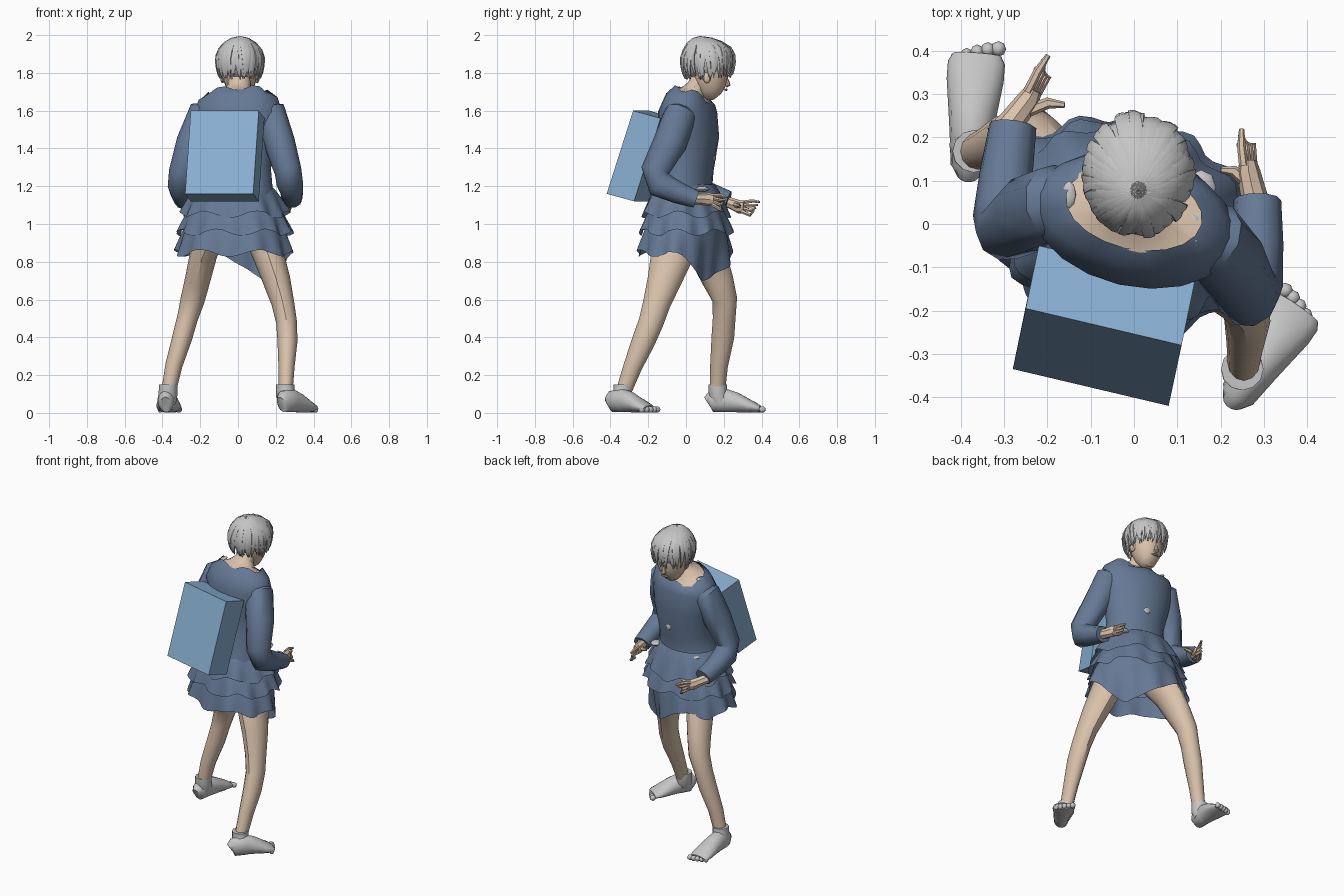
import bpy, bmesh, math, random
from mathutils import Vector, Matrix

random.seed(4)
if "Cube" in bpy.data.objects:
    bpy.data.objects.remove(bpy.data.objects["Cube"])


def material(name, rgb):
    m = bpy.data.materials.new(name)
    m.use_nodes = True
    m.diffuse_color = (*rgb, 1)
    m.node_tree.nodes["Principled BSDF"].inputs["Base Color"].default_value = (*rgb, 1)
    return m


SKIN = material("skin", (0.70, 0.54, 0.41))
DRESS = material("dress_blue", (0.13, 0.19, 0.30))
BOX = material("pack_blue", (0.25, 0.43, 0.64))
GREY = material("light_grey", (0.56, 0.56, 0.56))
YAW = math.radians(-13)
Z = Vector((0, 0, 1))
Y = Vector((0, 1, 0))
BODY_Y = Matrix.Rotation(YAW, 3, "Z") @ Y


def tube(bm, pts, sides=10, ref=Z, caps=True):
    """Loft ellipses along points (x, y, z, half width, half height)."""
    P = [Vector(p[:3]) for p in pts]
    rings = []
    for i, p in enumerate(pts):
        t = (P[min(i + 1, len(P) - 1)] - P[max(i - 1, 0)]).normalized()
        side = ref.cross(t).normalized()
        up = t.cross(side)
        rw, rh = p[3], p[4] if len(p) > 4 else p[3]
        rings.append([bm.verts.new(P[i] + side * rw * math.cos(a) + up * rh * math.sin(a))
                      for a in (2 * math.pi * k / sides for k in range(sides))])
    for a, b in zip(rings, rings[1:]):
        for k in range(sides):
            j = (k + 1) % sides
            bm.faces.new((a[k], a[j], b[j], b[k]))
    if caps:
        bm.faces.new(rings[0][::-1])
        bm.faces.new(rings[-1])
    return rings


def ball(bm, centre, size, seg=12):
    mat = Matrix.Translation(centre) @ Matrix.Diagonal((*size, 1))
    bmesh.ops.create_uvsphere(bm, u_segments=seg, v_segments=max(6, seg // 2), radius=1, matrix=mat)


def finish(bm, name, mat, angle=35):
    bmesh.ops.recalc_face_normals(bm, faces=bm.faces)
    me = bpy.data.meshes.new(name)
    bm.to_mesh(me)
    bm.free()
    ob = bpy.data.objects.new(name, me)
    bpy.context.collection.objects.link(ob)
    me.materials.append(mat)
    bpy.ops.object.select_all(action="DESELECT")
    ob.select_set(True)
    bpy.context.view_layer.objects.active = ob
    if angle:
        bpy.ops.object.shade_smooth_by_angle(angle=math.radians(angle))


def simple_tube(name, mat, pts, sides=10, ref=Z, angle=35):
    bm = bmesh.new()
    tube(bm, pts, sides, ref)
    finish(bm, name, mat, angle)


# Bodice with a jagged collar
bm = bmesh.new()
rings = tube(bm, [(0, .035, 1.70, .16, .095), (0, .025, 1.66, .215, .128),
                  (0, .008, 1.59, .24, .152), (0, .022, 1.46, .21, .15),
                  (0, .008, 1.30, .178, .137), (-.01, -.02, 1.18, .20, .155),
                  (-.02, -.02, 1.06, .23, .18), (-.02, -.01, .95, .22, .17)],
             20, BODY_Y, caps=False)
for k, v in enumerate(rings[0]):
    v.co.z += .010 * (-1) ** (k // 2) - (.03 if v.co.y > .09 else 0)
finish(bm, "bodice", DRESS, 50)

# Neck, upper chest and undershirt edges
simple_tube("neck", SKIN, [(.01, .10, 1.80, .06, .055), (.005, .06, 1.725, .062, .055),
                           (0, .045, 1.70, .09, .065), (0, .035, 1.674, .175, .105)], 14, BODY_Y)
bm = bmesh.new()
for c, s in (((.135, -.008, 1.686), (.02, .032, .008)), ((-.15, .068, 1.682), (.016, .032, .008)),
             ((.02, .147, 1.35), (.024, .012, .022)), ((.155, .085, 1.185), (.035, .04, .014)),
             ((-.15, .105, 1.185), (.035, .035, .014))):
    ball(bm, c, s, 8)
finish(bm, "undershirt_patches", GREY)


# Ruffled skirt tiers; the last hem dips between the legs
def skirt_tier(name, z0, z1, r0, r1, waves, dip):
    bm = bmesh.new()
    n, rows = 72, 5
    grid = []
    for i in range(rows + 1):
        f = i / rows
        row = []
        for k in range(n):
            a = 2 * math.pi * k / n
            bump = dip * math.exp(-((a - math.radians(57)) / .6) ** 2) * f
            wave = 1 + f * (.045 * math.sin(waves * a + z0 * 20) + .02 * math.sin(5 * a))
            rx, ry = (r0[j] + (r1[j] - r0[j]) * f ** .8 for j in (0, 1))
            k2 = wave * (1 - .32 * bump)
            z = z0 + (z1 - z0) * f - .15 * bump + .018 * f * math.sin(waves * a * .5 + 1)
            p = Vector((rx * math.cos(a) * k2, ry * math.sin(a) * k2, z))
            row.append(bm.verts.new(Matrix.Rotation(YAW, 3, "Z") @ p + Vector((-.02, 0, 0))))
        grid.append(row)
    for a, b in zip(grid, grid[1:]):
        for k in range(n):
            j = (k + 1) % n
            bm.faces.new((a[k], a[j], b[j], b[k]))
    finish(bm, name, DRESS)


skirt_tier("skirt_top_tier", 1.21, 1.05, (.19, .15), (.285, .225), 12, 0)
skirt_tier("skirt_middle_tier", 1.10, .955, (.23, .18), (.305, .24), 14, 0)
skirt_tier("skirt_bottom_tier", 1.01, .845, (.25, .20), (.315, .25), 12, 1)

# Legs
simple_tube("forward_leg", SKIN, [(-.12, .04, .98, .09, .11), (-.18, .11, .85, .073, .10),
            (-.215, .17, .70, .067, .082), (-.24, .205, .60, .064, .066), (-.268, .202, .50, .055, .06),
            (-.295, .195, .40, .053, .06), (-.34, .175, .25, .045, .047), (-.37, .165, .10, .038, .04)], 12, Y)
simple_tube("trailing_leg", SKIN, [(.10, -.02, .98, .09, .11), (.157, -.07, .85, .084, .115),
            (.205, -.115, .70, .073, .09), (.238, -.155, .58, .06, .073), (.257, -.185, .48, .055, .066),
            (.262, -.225, .38, .053, .062), (.257, -.28, .25, .043, .05), (.252, -.335, .10, .036, .04)], 12, Y)


# Feet with a sock cuff and toes
def foot(name, heel, toe, ankle, big_toe):
    bm = bmesh.new()
    heel, toe = Vector((*heel, 0)), Vector((*toe, 0))
    d = toe - heel
    side = d.cross(Z).normalized() * big_toe
    tube(bm, [(*(heel + d * f).xy, z, w, h) for f, z, w, h in (
        (.01, .05, .028, .04), (.06, .06, .042, .057), (.3, .066, .05, .064), (.48, .055, .057, .054),
        (.7, .036, .066, .036), (.83, .026, .066, .025), (.89, .021, .056, .018))], 14)
    tube(bm, [(*ankle, .15, .049), (*ankle, .10, .05), (*(heel + d * .22).xy, .06, .05)], 12, Y)
    for i in range(5):
        p = heel + d * (.945 - .013 * i ** 1.5) + side * (.024 * (2 - i)) + Z * .018
        ball(bm, p, (.018 - .001 * i, .018, .017), 8)
    finish(bm, name, GREY, 60)


foot("forward_foot", (-.383, .115), (-.36, .425), (-.37, .168), 1)
foot("trailing_foot", (.23, -.408), (.398, -.168), (.25, -.335), -1)

# Sleeves
simple_tube("forward_sleeve", DRESS, [(-.09, .05, 1.60, .05, .06), (-.185, .05, 1.575, .09, .088),
            (-.245, .022, 1.43, .083, .09), (-.295, -.015, 1.27, .072, .07), (-.30, .02, 1.20, .072, .075),
            (-.295, .12, 1.16, .062, .062), (-.28, .225, 1.125, .056, .05)], 10, Y + Z * .3, 45)
simple_tube("trailing_sleeve", DRESS, [(.09, 0, 1.60, .05, .06), (.175, -.03, 1.575, .09, .088),
            (.22, -.085, 1.43, .083, .09), (.265, -.165, 1.28, .072, .075), (.275, -.14, 1.21, .07, .075),
            (.285, -.04, 1.165, .06, .06), (.285, .055, 1.13, .055, .048)], 10, Y + Z * .3, 45)


# Hands: wrist, palm, four stacked fingers and a thumb
def hand(name, wrist, palm, tip, thumb):
    wrist, palm, tip, thumb = map(Vector, (wrist, palm, tip, thumb))
    bm = bmesh.new()
    tube(bm, [(*wrist, .036, .03), (*wrist.lerp(palm, .5), .03, .03), (*palm, .027, .036),
              (*palm.lerp(tip, .25), .02, .032)], 8)
    reach = tip - palm
    across = reach.cross(Z).normalized()
    for i in range(4):
        off = across * (.007 * (i - 1.5)) + Z * (.016 * (1.5 - i))
        a = palm + reach * .15 + off
        b = palm + reach * .6 + off * 1.2 - Z * .006 * i
        c = palm + reach * (1 - .12 * i) + off * .9 - across * .01 * i
        tube(bm, [(*a, .011), (*b, .010), (*c, .006)], 6)
    tube(bm, [(*wrist.lerp(palm, .6), .016), (*palm.lerp(thumb, .55), .013), (*thumb, .007)], 6)
    finish(bm, name, SKIN, 30)


hand("forward_hand", (-.31, .20, 1.125), (-.245, .285, 1.09), (-.19, .385, 1.095), (-.16, .275, 1.10))
hand("trailing_hand", (.285, .03, 1.135), (.265, .12, 1.13), (.258, .22, 1.12), (.20, .125, 1.14))

# Head with nose, lips and ears
bm = bmesh.new()
tube(bm, [(.01, .165, 1.672, .022, .022), (.01, .155, 1.684, .048, .054), (.01, .14, 1.715, .07, .078),
          (.01, .13, 1.76, .088, .092), (.01, .125, 1.82, .096, .10), (.01, .12, 1.90, .09, .10),
          (.01, .12, 1.94, .06, .06)], 16, Y)
tube(bm, [(.01, .205, 1.785, .008, .01), (.01, .217, 1.752, .012, .013), (.01, .222, 1.738, .016, .014),
          (.01, .21, 1.728, .011, .008)], 8, Y)
tube(bm, [(-.014, .207, 1.71, .004), (.01, .214, 1.711, .007), (.034, .207, 1.71, .004)], 6)
for s in (-1, 1):
    ball(bm, (.01 + s * .092, .11, 1.775), (.012, .022, .03), 8)
finish(bm, "head", SKIN)

# Hair: an inner cap plus overlapping tapered clumps from the crown
HC, HR = Vector((.01, .115, 1.868)), Vector((.115, .131, .117))
bm = bmesh.new()
ball(bm, HC, HR, 28)
low = [v for v in bm.verts if v.co.z < 1.775 + max(0, v.co.y - .12) * .2]
bmesh.ops.delete(bm, geom=low, context="VERTS")
finish(bm, "hair_cap", GREY, 60)

bm = bmesh.new()
count = 80
for i in range(count):
    a = 2 * math.pi * (i + random.uniform(-.4, .4)) / count
    front = max(0, math.sin(a))
    end = math.radians(146 - 10 * front + random.uniform(-9, 7))
    lift = random.uniform(1.0, 1.11)
    swirl = random.uniform(-.35, .35)
    pts = []
    for j in range(8):
        f = j / 7
        th = .02 + (end - .02) * f
        az = a + swirl * f
        r = math.sin(th) if th < math.pi / 2 else .66 + .34 * math.sin(th)
        bulge = 1 + (lift - 1) * min(1, f * 2)
        p = HC + Vector((HR.x * r * math.cos(az), HR.y * r * math.sin(az), HR.z * math.cos(th) / bulge)) * bulge
        p.y -= .04 * max(0, 1 - 2.5 * f)
        w = .017 * (math.sin(math.pi * min(1, .12 + f * .8)) ** .6) * (1 - .85 * f ** 4)
        pts.append((*p, .010 * (1 - .7 * f), w))
    tube(bm, pts, 6, Vector((-math.sin(a), math.cos(a), 0)))
finish(bm, "hair_clumps", GREY, 40)

# Tilted box pack on the back
bm = bmesh.new()
u, v, w = Vector((.36, -.085, 0)), Vector((.03, .14, .44)), Vector((.03, .145, -.04))
frame = Matrix((u, v, w)).transposed().to_4x4()
centre = Vector((-.28, -.335, 1.16)) + (u + v + w) / 2
bmesh.ops.create_cube(bm, size=1, matrix=Matrix.Translation(centre) @ frame)
finish(bm, "box_pack", BOX, 0)
